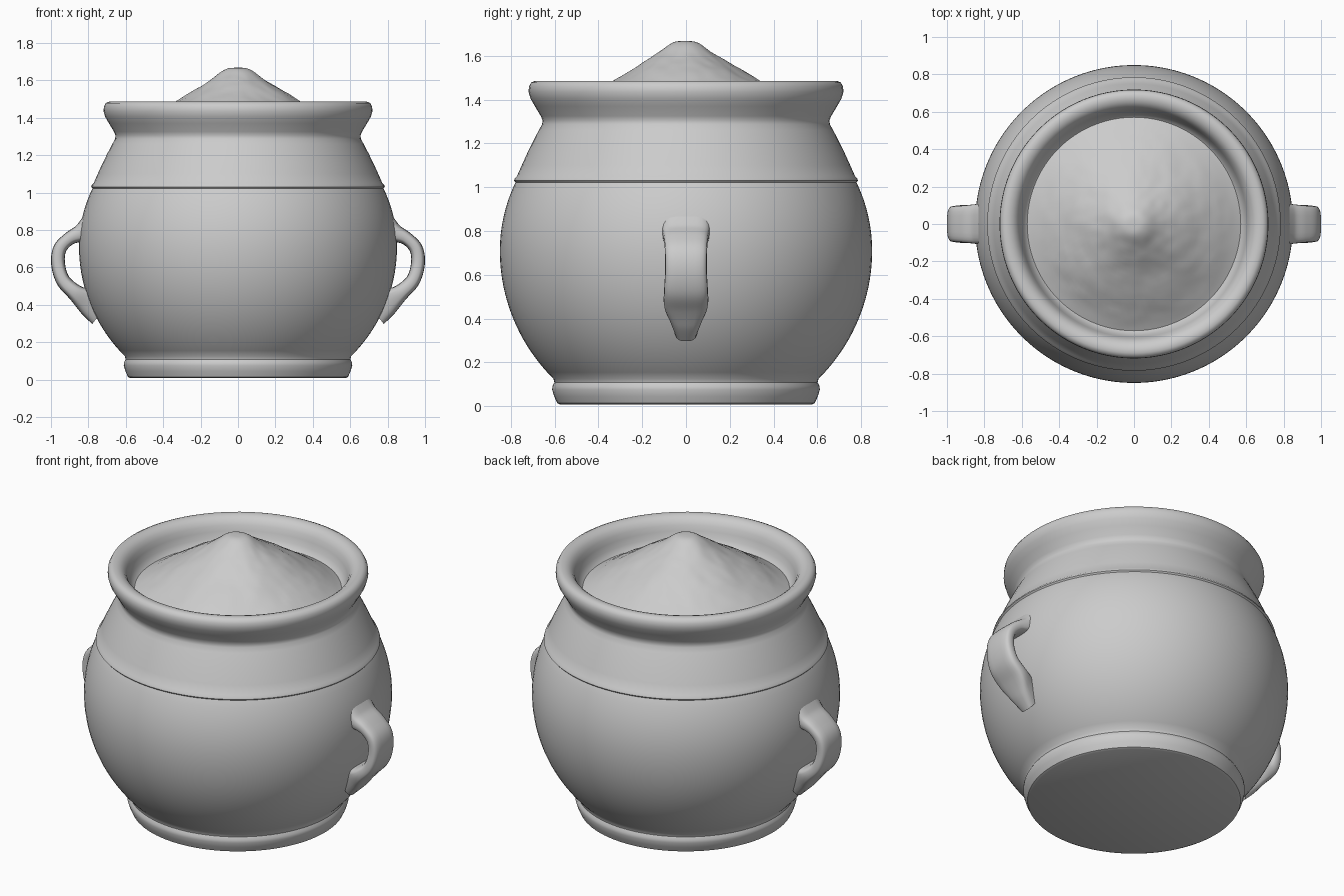
import bpy, bmesh, math
from mathutils import Vector, noise

if "Cube" in bpy.data.objects:
    bpy.data.objects.remove(bpy.data.objects["Cube"])


def finish(name, bm, angle=40):
    bmesh.ops.recalc_face_normals(bm, faces=bm.faces)
    me = bpy.data.meshes.new(name)
    bm.to_mesh(me)
    bm.free()
    ob = bpy.data.objects.new(name, me)
    bpy.context.collection.objects.link(ob)
    bpy.ops.object.select_all(action='DESELECT')
    ob.select_set(True)
    bpy.context.view_layer.objects.active = ob
    bpy.ops.object.shade_smooth_by_angle(angle=math.radians(angle))
    return ob


def lathe(profile, seg=96):
    """Revolve (radius, z) points around z; zero radius closes with a fan."""
    bm = bmesh.new()
    rings = []
    for r, z in profile:
        n = 1 if r == 0 else seg
        rings.append([bm.verts.new((r * math.cos(2 * math.pi * i / seg),
                                    r * math.sin(2 * math.pi * i / seg), z)) for i in range(n)])
    for a, b in zip(rings, rings[1:]):
        for i in range(seg):
            j = (i + 1) % seg
            quad = [a[i % len(a)], a[j % len(a)], b[j % len(b)], b[i % len(b)]]
            bm.faces.new(list(dict.fromkeys(quad)))
    return bm


def smooth_path(pts, steps):
    """Catmull-Rom interpolation of tuples."""
    p = [Vector(q) for q in [pts[0]] + pts + [pts[-1]]]
    out = []
    for k in range(1, len(p) - 2):
        a, b, c, d = p[k - 1:k + 3]
        for s in range(steps):
            t = s / steps
            out.append(0.5 * (2 * b + (c - a) * t + (2 * a - 5 * b + 4 * c - d) * t * t
                              + (3 * b - a - 3 * c + d) * t ** 3))
    return out + [p[-1]]


# Pot: foot, round belly, shoulder ridge, neck and flared rim
def belly(z):
    b = 0.833 if z < 0.71 else 0.778
    return 0.85 * math.sqrt(1 - ((z - 0.71) / b) ** 2)


foot = [(0, 0.008), (0.575, 0.008), (0.588, 0.014), (0.602, 0.045), (0.611, 0.075),
        (0.61, 0.092), (0.601, 0.108)]
body = [(belly(z), z) for z in (0.125 + 0.89 * i / 30 for i in range(31))]
rim = [(0.778, 1.022), (0.785, 1.03), (0.782, 1.04), (0.772, 1.05), (0.75, 1.1), (0.725, 1.155),
       (0.698, 1.21), (0.672, 1.26), (0.657, 1.287), (0.655, 1.305), (0.663, 1.325),
       (0.69, 1.37), (0.71, 1.405), (0.719, 1.435), (0.717, 1.46), (0.707, 1.478), (0.69, 1.486),
       (0.67, 1.486), (0.65, 1.48), (0.63, 1.465), (0.615, 1.44), (0.605, 1.41), (0.595, 1.375),
       (0.575, 1.345), (0.55, 1.33), (0.5, 1.33)]
finish("pot", lathe(foot + body + rim))

# Heaped powder filling the mouth
heap = smooth_path([(0, 1.668), (0.06, 1.66), (0.13, 1.612), (0.22, 1.555), (0.34, 1.483),
                    (0.45, 1.415), (0.53, 1.365), (0.585, 1.335)], 5)
bm = lathe([(max(r, 0), z) for r, z in heap])
for v in bm.verts:
    r = math.hypot(v.co.x, v.co.y)
    fade = min(1, r / 0.12) * min(1, max(0, (0.56 - r) / 0.1))
    v.co.z += fade * (0.009 * noise.noise(v.co * 6) + 0.004 * noise.noise(v.co * 18))
finish("powder_heap", bm, 60)

# Strap handle: x, z, half thickness, half width along the loop
loop = smooth_path([(0.76, 0.85, 0.07, 0.115), (0.83, 0.79, 0.05, 0.108), (0.90, 0.755, 0.036, 0.1),
                    (0.952, 0.70, 0.036, 0.096), (0.962, 0.62, 0.037, 0.095),
                    (0.935, 0.53, 0.038, 0.1), (0.87, 0.465, 0.045, 0.1),
                    (0.80, 0.415, 0.07, 0.075), (0.73, 0.36, 0.08, 0.05)], 6)
bm = bmesh.new()
rings, N = [], 24
for k, (x, z, th, w) in enumerate(loop):
    a, b = loop[max(k - 1, 0)], loop[min(k + 1, len(loop) - 1)]
    t = Vector((b[0] - a[0], b[1] - a[1])).normalized()
    ring = []
    for i in range(N):
        c, s = math.cos(2 * math.pi * i / N), math.sin(2 * math.pi * i / N)
        u = math.copysign(abs(c) ** 0.6, c) * th
        y = math.copysign(abs(s) ** 0.6, s) * w
        ring.append(bm.verts.new((x - t.y * u, y, z + t.x * u)))
    rings.append(ring)
for a, b in zip(rings, rings[1:]):
    for i in range(N):
        j = (i + 1) % N
        bm.faces.new((a[i], a[j], b[j], b[i]))
bm.faces.new(rings[0])
bm.faces.new(rings[-1])
handles = finish("handles", bm, 50)
handles.modifiers.new("both_sides", 'MIRROR').use_axis[0] = True
